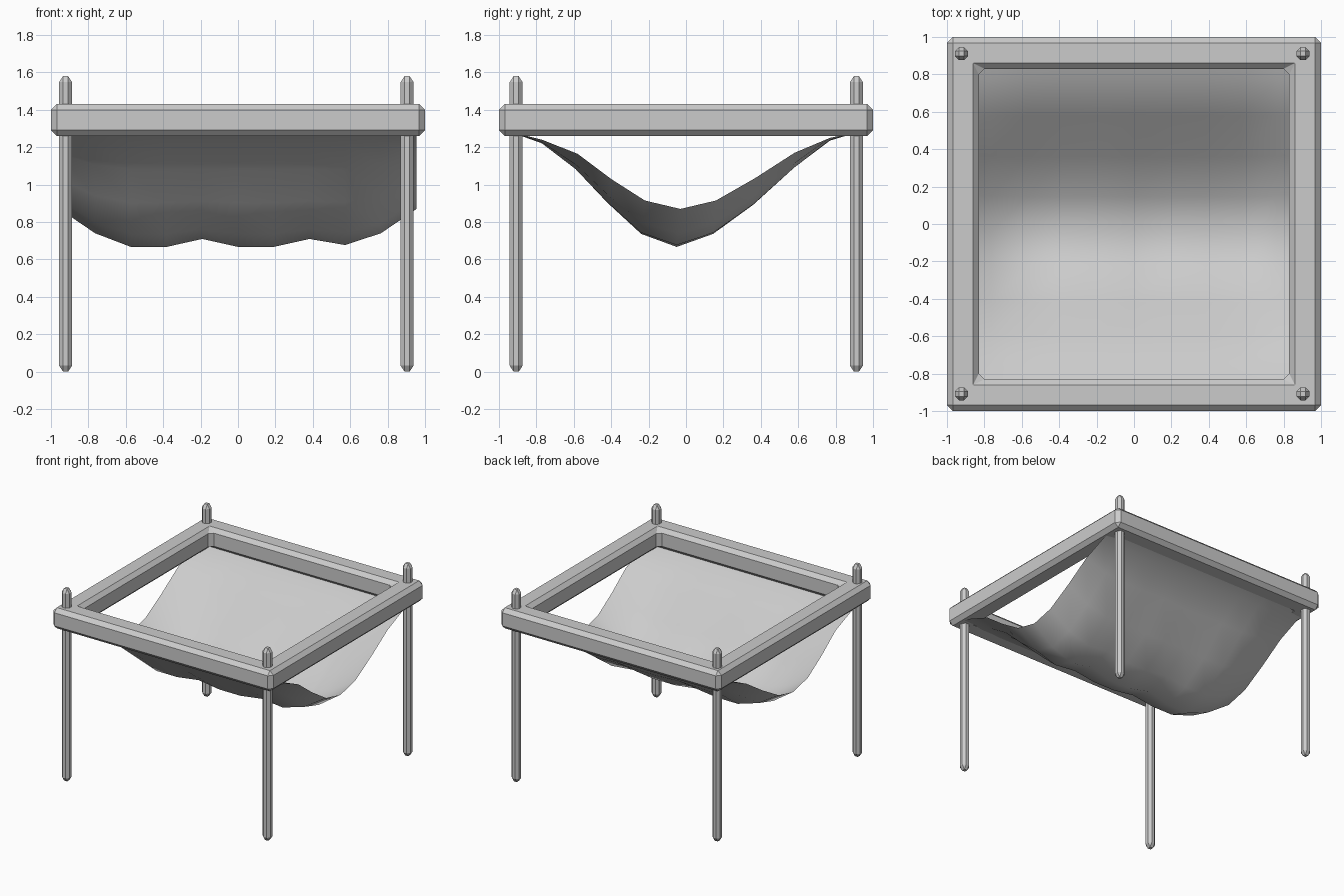
import bpy, bmesh

if "Cube" in bpy.data.objects:
    bpy.data.objects.remove(bpy.data.objects["Cube"])


def make_object(name, bm):
    bmesh.ops.recalc_face_normals(bm, faces=bm.faces)
    mesh = bpy.data.meshes.new(name)
    bm.to_mesh(mesh)
    bm.free()
    obj = bpy.data.objects.new(name, mesh)
    bpy.context.collection.objects.link(obj)
    return obj


def chamfer(obj, width):
    mod = obj.modifiers.new("chamfer", 'BEVEL')
    mod.width = width
    mod.segments = 1
    mod.limit_method = 'ANGLE'


# Square frame: hollow ring with chamfered edges
bm = bmesh.new()
corners = [(-1, -1), (1, -1), (1, 1), (-1, 1)]
loops = [[bm.verts.new((x * r, y * r, z)) for x, y in corners]
         for r, z in ((1.0, 1.26), (1.0, 1.43), (0.83, 1.43), (0.83, 1.26))]
for a in range(4):
    lo, hi = loops[a], loops[(a + 1) % 4]
    for i in range(4):
        j = (i + 1) % 4
        bm.faces.new((lo[i], lo[j], hi[j], hi[i]))
chamfer(make_object("square_frame", bm), 0.031)

# Four slim posts passing through the frame corners
for side, x in (("left", -0.922), ("right", 0.904)):
    for end, y in (("front", -0.908), ("back", 0.911)):
        bm = bmesh.new()
        bmesh.ops.create_cube(bm, size=1)
        for v in bm.verts:
            v.co = (x + v.co.x * 0.069, y + v.co.y * 0.069, 0.79 + v.co.z * 1.58)
        post = make_object(f"{end}_{side}_post", bm)
        chamfer(post, 0.021)
        post.modifiers["chamfer"].use_clamp_overlap = True
        # stretch the end chamfers slightly into tapered tips
        bpy.context.view_layer.objects.active = post
        bpy.ops.object.modifier_apply(modifier="chamfer")
        for v in post.data.vertices:
            if 0.005 < v.co.z < 0.1:
                v.co.z = 0.032
            elif 1.45 < v.co.z < 1.575:
                v.co.z = 1.548

# Hanging cloth: side-edge profile blended to a deeper sagging profile
profile = [  # y and z at the side edge, y and z at the deepest sag
    (-0.95, 1.285, -0.95, 1.285), (-0.77, 1.24, -0.77, 1.22),
    (-0.58, 1.165, -0.59, 1.08), (-0.40, 1.03, -0.42, 0.90),
    (-0.22, 0.915, -0.24, 0.735), (-0.03, 0.87, -0.05, 0.667),
    (0.16, 0.915, 0.145, 0.735), (0.37, 1.035, 0.36, 0.89),
    (0.58, 1.17, 0.58, 1.09), (0.77, 1.25, 0.77, 1.235),
    (0.95, 1.29, 0.95, 1.29)]
sag = [0, 0.64, 1, 1, 0.79, 1, 1, 0.79, 0.95, 0.64, 0]
bm = bmesh.new()
grid = []
for i, w in enumerate(sag):
    x = -0.955 + 0.191 * i
    row = []
    for k, (ye, ze, yd, zd) in enumerate(profile):
        # folds are strongest along the bottom and fade up the slopes
        fold = max(0, 1 - abs(k - 5) / 3)
        smooth = (0, 0.7, 0.97)[min(i, 10 - i, 2)]
        t = smooth + (w - smooth) * fold
        row.append(bm.verts.new((x, ye + (yd - ye) * t, ze + (zd - ze) * t)))
    grid.append(row)
for a, b in zip(grid, grid[1:]):
    for k in range(len(profile) - 1):
        bm.faces.new((a[k], b[k], b[k + 1], a[k + 1]))
cloth = make_object("hanging_cloth", bm)
if sum(p.normal.z for p in cloth.data.polygons) < 0:
    cloth.data.flip_normals()
for p in cloth.data.polygons:
    p.use_smooth = True
